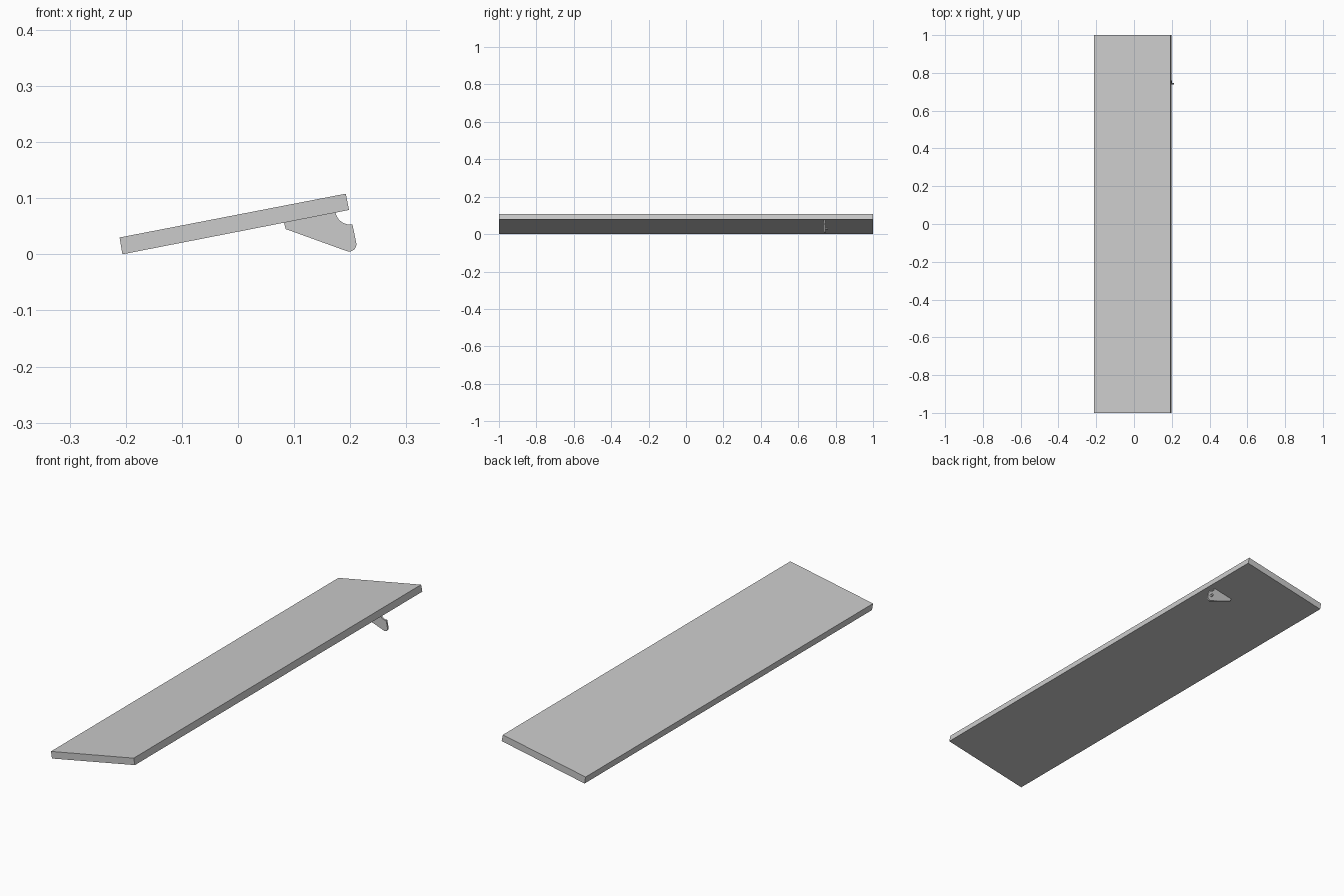
import bpy
import bmesh
from math import cos, sin, radians

cube = bpy.data.objects.get("Cube")
if cube:
    bpy.data.objects.remove(cube)

# Single light grey material
grey = bpy.data.materials.new("light grey")
grey.use_nodes = True
color = (0.6, 0.6, 0.6, 1)
grey.diffuse_color = color
grey.node_tree.nodes["Principled BSDF"].inputs["Base Color"].default_value = color


def arc(cx, cz, r, start, end, steps):
    """Points along an arc in the xz plane, angles in degrees."""
    angles = [radians(start + (end - start) * i / steps) for i in range(steps + 1)]
    return [(cx + r * cos(a), cz + r * sin(a)) for a in angles]


def extrude_profile(name, profile, y0, y1):
    """Solid made by sweeping an xz outline along y."""
    bm = bmesh.new()
    face = bm.faces.new([bm.verts.new((x, y0, z)) for x, z in profile])
    result = bmesh.ops.extrude_face_region(bm, geom=[face])
    verts = [v for v in result["geom"] if isinstance(v, bmesh.types.BMVert)]
    bmesh.ops.translate(bm, verts=verts, vec=(0, y1 - y0, 0))
    bmesh.ops.recalc_face_normals(bm, faces=bm.faces)
    mesh = bpy.data.meshes.new(name)
    bm.to_mesh(mesh)
    bm.free()
    mesh.materials.append(grey)
    obj = bpy.data.objects.new(name, mesh)
    bpy.context.collection.objects.link(obj)
    return obj


# Long tilted board
extrude_profile("board", [(-0.206, 0), (0.198, 0.079), (0.192, 0.108), (-0.211, 0.03)], -1, 1)

# Thin bracket: rounded tip, then a concave notch under the board edge
bracket_outline = (
    [(0.082, 0.0565), (0.085, 0.045)]
    + arc(0.198, 0.018, 0.013, -110, 11, 10)
    + [(0.204, 0.053)]
    + arc(0.2, 0.08, 0.027, -92, -168, 8)
)
extrude_profile("bracket", bracket_outline, 0.739, 0.747)

# Pivot pin through the bracket tip
extrude_profile("pivot_pin", arc(0.195, 0.03, 0.005, 0, 345, 23), 0.738, 0.759)

# Smooth the round sides, keep the rims sharp
for obj in bpy.context.scene.objects:
    obj.select_set(obj.name in ("bracket", "pivot_pin"))
bpy.context.view_layer.objects.active = bpy.data.objects["bracket"]
bpy.ops.object.shade_smooth_by_angle(angle=radians(30))
